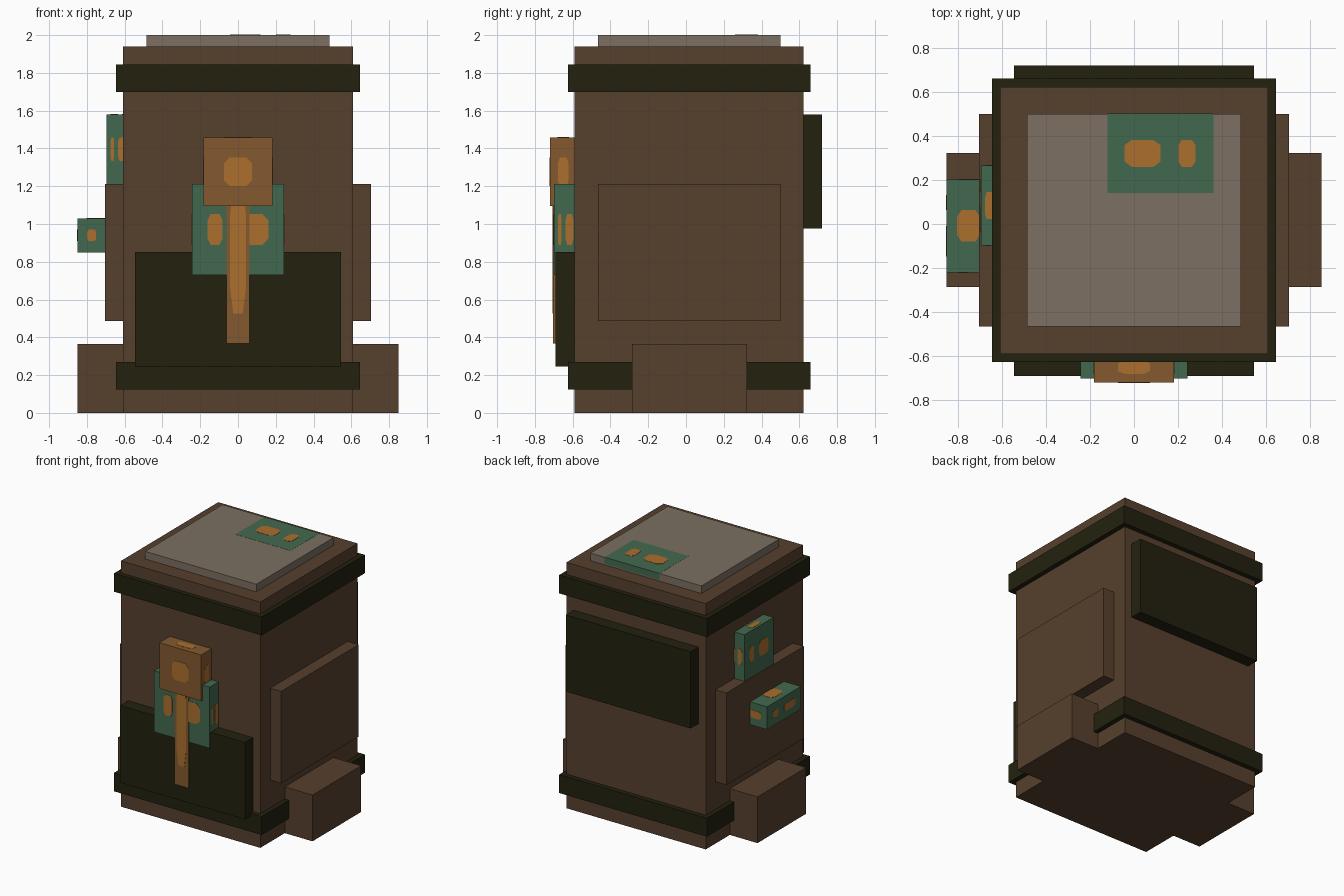
import bpy, bmesh
from mathutils import Vector

cube = bpy.data.objects.get("Cube")
if cube:
    bpy.data.objects.remove(cube, do_unlink=True)


def material(name, rgb):
    def lin(c):
        c /= 255
        return c / 12.92 if c <= 0.04045 else ((c + 0.055) / 1.055) ** 2.4
    col = [lin(c) for c in rgb] + [1.0]
    m = bpy.data.materials.new(name)
    m.use_nodes = True
    m.diffuse_color = col
    bsdf = m.node_tree.nodes["Principled BSDF"]
    bsdf.inputs["Base Color"].default_value = col
    bsdf.inputs["Roughness"].default_value = 0.9
    return m


BROWN = material("brown leather", (86, 64, 45))
DARK = material("dark olive", (35, 33, 15))
GREY = material("warm grey", (124, 112, 98))
GREEN = material("muted green", (66, 105, 79))
TAN = material("tan brown", (133, 90, 47))
ORANGE = material("orange", (171, 111, 45))


def add_object(name, bm, mat):
    bmesh.ops.recalc_face_normals(bm, faces=bm.faces)
    me = bpy.data.meshes.new(name)
    bm.to_mesh(me)
    bm.free()
    me.materials.append(mat)
    ob = bpy.data.objects.new(name, me)
    bpy.context.collection.objects.link(ob)
    return ob


def box(name, xr, yr, zr, mat):
    lo, hi = Vector((xr[0], yr[0], zr[0])), Vector((xr[1], yr[1], zr[1]))
    bm = bmesh.new()
    bmesh.ops.create_cube(bm, size=1)
    for v in bm.verts:
        v.co = (lo + hi) / 2 + v.co * (hi - lo)
    add_object(name, bm, mat)
    return lo, hi


# Face frames: normal, right and up as seen from outside
FACES = {
    "front": ((0, -1, 0), (1, 0, 0), (0, 0, 1)),
    "back": ((0, 1, 0), (-1, 0, 0), (0, 0, 1)),
    "left": ((1, 0, 0), (0, 1, 0), (0, 0, 1)),
    "right": ((-1, 0, 0), (0, -1, 0), (0, 0, 1)),
    "top": ((0, 0, 1), (1, 0, 0), (0, 1, 0)),
    "bottom": ((0, 0, -1), (1, 0, 0), (0, -1, 0)),
}


def spot(bm, bounds, face, ur, vr):
    """Thin clipped-corner plate on a box face, placed by fractions of that face."""
    lo, hi = bounds
    n, u, v = (Vector(a) for a in FACES[face])
    half, mid = (hi - lo) / 2, (lo + hi) / 2
    ext = [sum(abs(a * b) for a, b in zip(half, d)) for d in (n, u, v)]
    c = 0.2
    octagon = [(c, 0), (1 - c, 0), (1, c), (1, 1 - c), (1 - c, 1), (c, 1), (0, 1 - c), (0, c)]
    rings = []
    for off in (-0.002, 0.002):
        ring = []
        for a, b in octagon:
            s = ur[0] + (ur[1] - ur[0]) * a
            t = vr[0] + (vr[1] - vr[0]) * b
            ring.append(bm.verts.new(mid + n * (ext[0] + off)
                                     + u * ext[1] * (2 * s - 1) + v * ext[2] * (2 * t - 1)))
        rings.append(ring)
    for ring in rings:
        bm.faces.new(ring)
    for i in range(8):
        j = (i + 1) % 8
        bm.faces.new((rings[0][i], rings[0][j], rings[1][j], rings[1][i]))


SIDE_PAIR = ((0.17, 0.33), (0.5, 0.83))
CAP_PAIR = ((0.16, 0.5), (0.67, 0.83))


def spotted_green_box(name, xr, yr, zr, faces):
    bounds = box(name, xr, yr, zr, GREEN)
    bm = bmesh.new()
    for f in faces:
        for ur in (CAP_PAIR if f in ("top", "bottom") else SIDE_PAIR):
            spot(bm, bounds, f, ur, (0.33, 0.67))
    add_object(name + "_spots", bm, ORANGE)


# Main body and lid
box("body", (-0.608, 0.608), (-0.59, 0.622), (0, 1.94), BROWN)
box("lid_plate", (-0.485, 0.485), (-0.465, 0.5), (1.94, 2.0), GREY)

# Straps around the body
for name, zr in (("lower_strap", (0.125, 0.27)), ("upper_strap", (1.70, 1.845))):
    box(name, (-0.645, 0.645), (-0.625, 0.66), zr, DARK)

# Pockets on front and back
box("front_pocket", (-0.545, 0.545), (-0.69, -0.58), (0.245, 0.853), DARK)
box("back_pocket", (-0.545, 0.545), (0.61, 0.72), (0.975, 1.58), DARK)

# Side panels and side blocks, mirrored
for side, s in (("left", 1), ("right", -1)):
    box(side + "_panel", sorted((s * 0.6, s * 0.703)), (-0.465, 0.5), (0.487, 1.213), BROWN)
    box(side + "_foot_block", sorted((s * 0.6, s * 0.85)), (-0.285, 0.322), (0, 0.365), BROWN)

# Spotted green pieces
spotted_green_box("front_green_plate", (-0.243, 0.243), (-0.70, -0.575), (0.73, 1.213),
                  ("front", "left", "right"))
spotted_green_box("upper_side_green_block", (-0.695, -0.575), (-0.098, 0.265), (1.213, 1.58),
                  ("front", "back", "right", "top"))
spotted_green_box("lower_side_green_block", (-0.85, -0.55), (-0.22, 0.203), (0.85, 1.03),
                  ("front", "back", "right", "top", "bottom"))
spotted_green_box("lid_green_patch", (-0.12, 0.36), (0.14, 0.501), (1.95, 2.001), ("top",))

# Front clasp block with a spot on each exposed face
clasp = box("clasp_block", (-0.182, 0.182), (-0.72, -0.58), (1.095, 1.458), TAN)
bm = bmesh.new()
for f in ("front", "left", "right", "top"):
    spot(bm, clasp, f, (0.3, 0.7), (0.29, 0.71))
add_object("clasp_spots", bm, ORANGE)

# Hanging strip under the clasp
strip = box("clasp_strip", (-0.061, 0.061), (-0.705, -0.58), (0.368, 1.2), TAN)
bm = bmesh.new()
spot(bm, strip, "front", (0.16, 0.84), (0.19, 0.98))
add_object("clasp_strip_inlay", bm, ORANGE)
